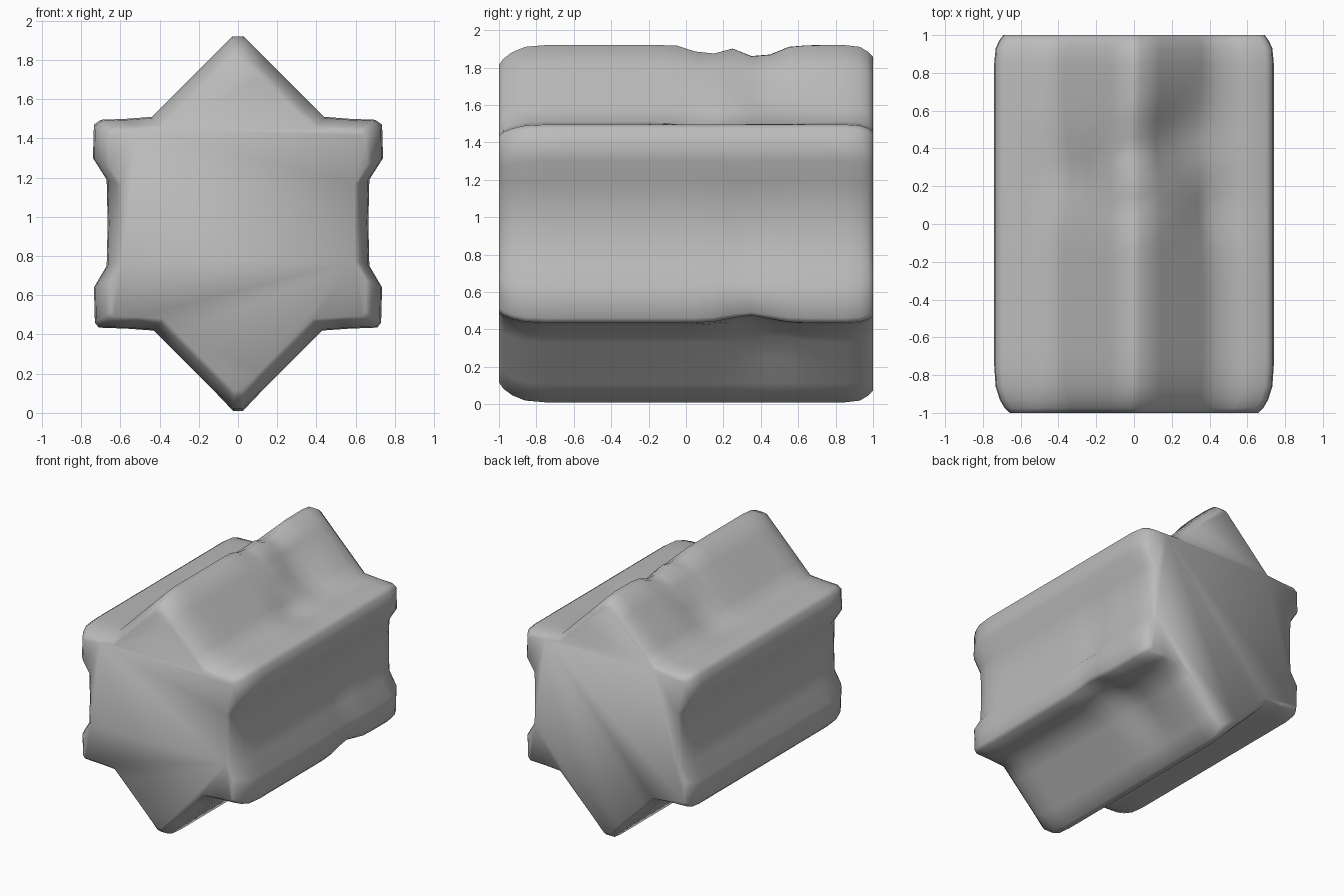
import bpy, bmesh, math
from mathutils import Vector

cube = bpy.data.objects.get("Cube")
if cube:
    bpy.data.objects.remove(cube)

MID = 0.965

# Half outline of the cross-section, from top tip to bottom tip
half = [(0.03, 1.92), (0.14, 1.81), (0.26, 1.69), (0.36, 1.59), (0.44, 1.51),
        (0.57, 1.50), (0.70, 1.495), (0.735, 1.47), (0.74, 1.30), (0.67, 1.19),
        (0.665, 0.97), (0.67, 0.75), (0.735, 0.64), (0.73, 0.46), (0.71, 0.435),
        (0.57, 0.43), (0.43, 0.42), (0.34, 0.33), (0.23, 0.22), (0.12, 0.11), (0.025, 0.01)]
outline = half + [(-x, z) for x, z in reversed(half)]

# Stations along the length: full in the middle, drawn in at the ends
stations = [(-1, 0.89), (-0.975, 0.925), (-0.93, 0.96), (-0.86, 0.99)]
stations += [(-0.75 + 0.1 * i, 1.0) for i in range(17)]
stations += [(0.93, 0.99), (0.97, 0.965), (1, 0.935)]

# Soft hollows: centre, radius, push direction
dents = [((0, 0.11, 1.92), 0.09, (0, 0, -0.06)),
         ((0, 0.39, 1.92), 0.11, (0, 0, -0.07)),
         ((0.26, 0.45, 1.69), 0.20, (-0.05, 0, -0.06)),
         ((0.42, 0.10, 1.51), 0.15, (-0.03, 0, -0.03)),
         ((-0.30, 0.25, 1.62), 0.18, (0.03, 0, -0.04)),
         ((0.67, 0.34, 0.86), 0.12, (-0.04, 0, 0)),
         ((0.62, 0.34, 0.43), 0.14, (-0.03, 0, 0.06)),
         ((0.30, 0.45, 0.30), 0.16, (-0.03, 0, 0.04))]


def dented(p):
    move = Vector()
    for centre, radius, push in dents:
        d = (p - Vector(centre)).length / radius
        move += Vector(push) * math.exp(-d * d)
    return p + move


bm = bmesh.new()
rings = []
for y, s in stations:
    rings.append([bm.verts.new(dented(Vector((x * s, y, MID + (z - MID) * s))))
                  for x, z in outline])
n = len(outline)
for a, b in zip(rings, rings[1:]):
    for i in range(n):
        j = (i + 1) % n
        bm.faces.new((a[i], a[j], b[j], b[i]))

# End caps
bm.faces.new(rings[0])
bm.faces.new(rings[-1])
bmesh.ops.recalc_face_normals(bm, faces=bm.faces)

mesh = bpy.data.meshes.new("star_prism_block")
bm.to_mesh(mesh)
bm.free()
block = bpy.data.objects.new("star_prism_block", mesh)
bpy.context.collection.objects.link(block)

grey = bpy.data.materials.new("stone_grey")
grey.use_nodes = True
colour = (0.5, 0.5, 0.5, 1)
grey.diffuse_color = colour
grey.node_tree.nodes["Principled BSDF"].inputs["Base Color"].default_value = colour
mesh.materials.append(grey)

for poly in mesh.polygons:
    poly.use_smooth = True
